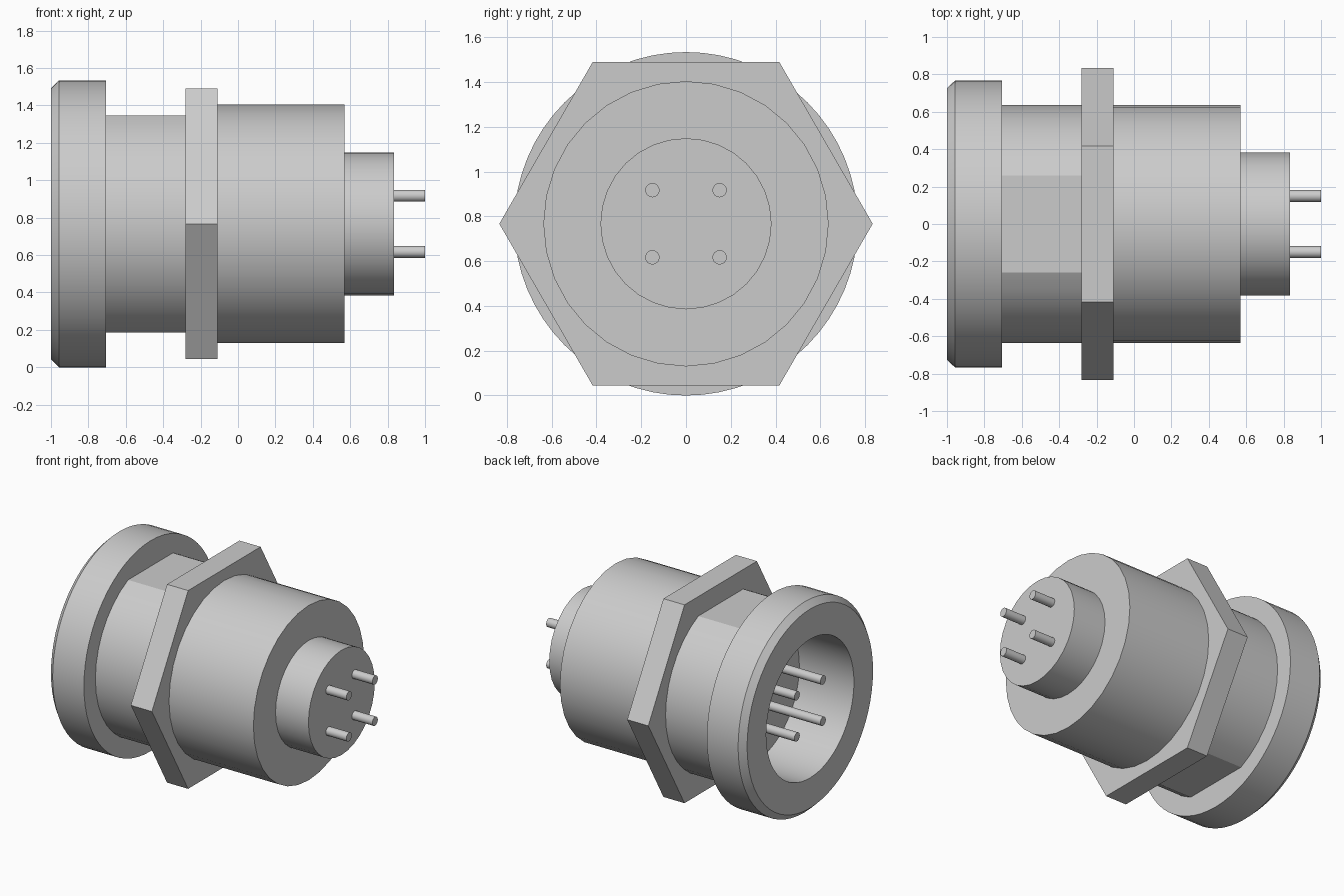
import bpy, bmesh, math

if "Cube" in bpy.data.objects:
    bpy.data.objects.remove(bpy.data.objects["Cube"])

AXIS_Z = 0.767  # height of the connector's centre line


def finish(name, bm):
    bmesh.ops.remove_doubles(bm, verts=bm.verts[:], dist=1e-5)
    bmesh.ops.recalc_face_normals(bm, faces=bm.faces[:])
    mesh = bpy.data.meshes.new(name)
    bm.to_mesh(mesh)
    bm.free()
    obj = bpy.data.objects.new(name, mesh)
    bpy.context.collection.objects.link(obj)
    bpy.ops.object.select_all(action='DESELECT')
    obj.select_set(True)
    bpy.context.view_layer.objects.active = obj
    bpy.ops.object.shade_smooth_by_angle(angle=math.radians(25))
    return obj


def lathe(name, profile, sides, y=0.0, z=0.0):
    """Spin (x, radius) points about an x-parallel axis."""
    bm = bmesh.new()
    verts = [bm.verts.new((x, y, AXIS_Z + z + r)) for x, r in profile]
    edges = [bm.edges.new(pair) for pair in zip(verts, verts[1:])]
    bmesh.ops.spin(bm, geom=verts + edges, cent=(0, y, AXIS_Z + z),
                   axis=(1, 0, 0), angle=math.tau, steps=sides)
    return finish(name, bm)


def prism(name, outline, x0, x1, capped=True):
    """Sweep a (y, z) outline along x."""
    bm = bmesh.new()
    a, b = [[bm.verts.new((x, y, AXIS_Z + z)) for y, z in outline] for x in (x0, x1)]
    n = len(outline)
    for i in range(n):
        j = (i + 1) % n
        bm.faces.new((a[i], a[j], b[j], b[i]))
    if capped:
        bm.faces.new(a)
        bm.faces.new(b)
    return finish(name, bm)


# Chamfered flange with the open socket cup behind it
lathe("flange_socket", [(-0.52, 0), (-0.52, 0.54), (-0.705, 0.54), (-0.705, 0.767),
                        (-0.957, 0.767), (-1, 0.725), (-1, 0.505), (-0.56, 0.505),
                        (-0.56, 0)], 64)

# Neck with flats on top and bottom (open ends are buried in flange and nut)
R, FLAT = 0.635, 0.58
limit = math.asin(FLAT / R)
arc = [-limit + 2 * limit * i / 14 for i in range(15)]
outline = [(s * R * math.cos(t), s * R * math.sin(t)) for s in (1, -1) for t in arc]
prism("flatted_neck", outline, -0.705, -0.27, capped=False)

# Hexagonal nut, points to the sides
prism("hex_nut", [(0.834 * math.cos(math.tau * i / 6), 0.834 * math.sin(math.tau * i / 6))
                  for i in range(6)], -0.28, -0.11)

# Rear barrel and stepped terminal plug
lathe("rear_barrel", [(-0.2, 0), (-0.2, 0.637), (0.57, 0.637), (0.57, 0)], 32)
lathe("terminal_plug", [(0.5, 0), (0.5, 0.382), (0.835, 0.382), (0.835, 0)], 32)

# Four contact pins running from socket to terminals
for i, (py, pz) in enumerate([(-0.15, -0.15), (0.15, -0.15), (0.15, 0.15), (-0.15, 0.15)]):
    lathe(f"contact_pin_{i + 1}", [(-1, 0), (-1, 0.032), (1, 0.032), (1, 0)], 16, py, pz)
